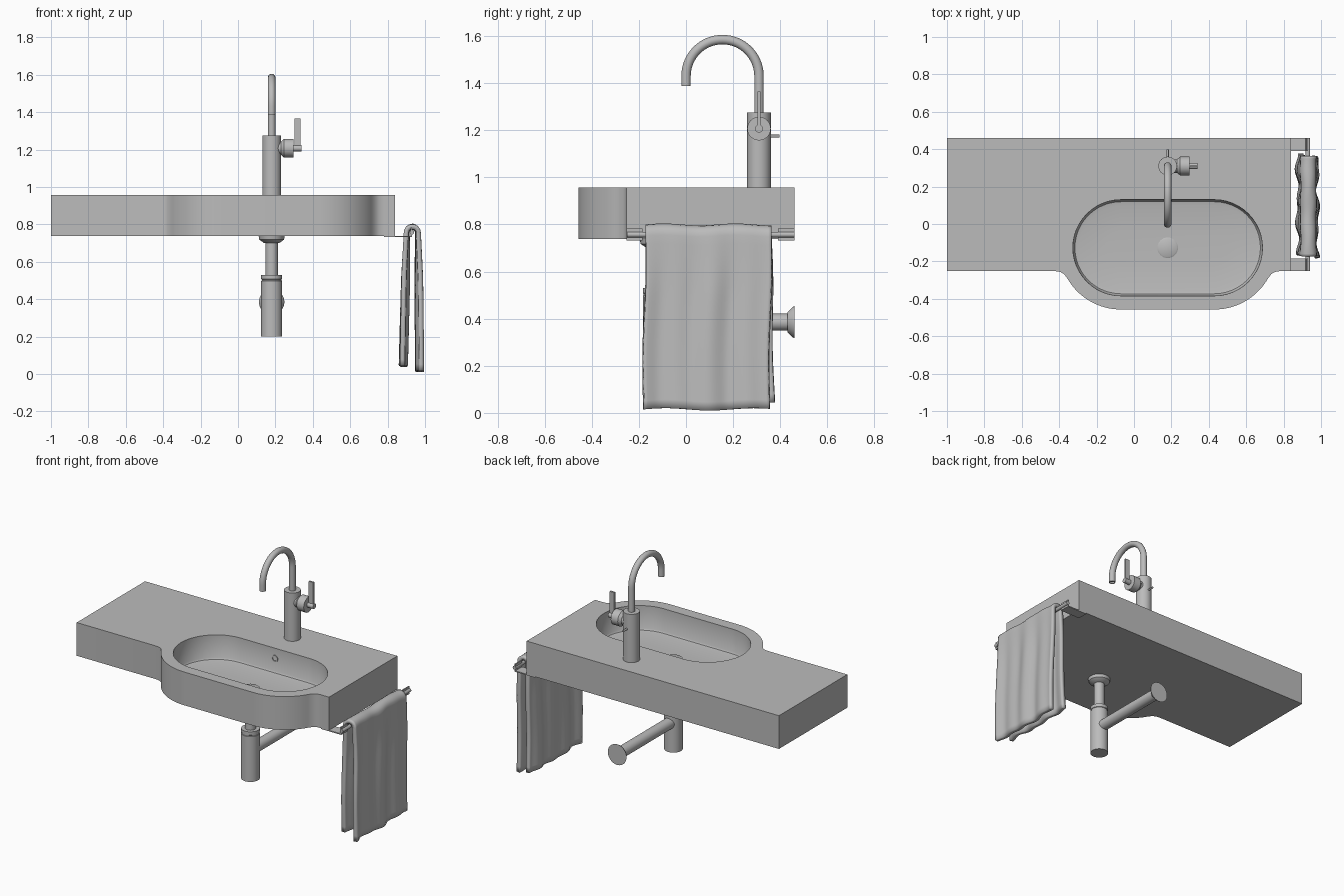
import bpy, bmesh
from math import sin, cos, pi, radians, sqrt, asin
from mathutils import Vector, Matrix

cube = bpy.data.objects.get("Cube")
if cube:
    bpy.data.objects.remove(cube, do_unlink=True)

GREY = (0.5, 0.5, 0.5, 1)
mat = bpy.data.materials.new("plain grey")
mat.use_nodes = True
mat.diffuse_color = GREY
mat.node_tree.nodes["Principled BSDF"].inputs["Base Color"].default_value = GREY

CX, CY = 0.18, -0.127          # basin centre
TOP, BOTTOM = 0.957, 0.738     # slab heights
TAP_Y = 0.31


def finish(name, bm, angle=35):
    bmesh.ops.recalc_face_normals(bm, faces=bm.faces)
    mesh = bpy.data.meshes.new(name)
    bm.to_mesh(mesh)
    bm.free()
    mesh.materials.append(mat)
    ob = bpy.data.objects.new(name, mesh)
    bpy.context.collection.objects.link(ob)
    bpy.ops.object.select_all(action='DESELECT')
    ob.select_set(True)
    bpy.context.view_layer.objects.active = ob
    bpy.ops.object.shade_smooth_by_angle(angle=radians(angle))
    return ob


def ring(bm, pts):
    return [bm.verts.new(p) for p in pts]


def bridge(bm, a, b):
    for i in range(len(a)):
        j = (i + 1) % len(a)
        bm.faces.new((a[i], a[j], b[j], b[i]))


def lathe(name, origin, axis, profile, n=32):
    """Turned solid: profile holds (radius, distance along axis)."""
    bm = bmesh.new()
    m = Matrix.Translation(origin) @ Vector(axis).to_track_quat('Z', 'Y').to_matrix().to_4x4()
    rings = [ring(bm, [m @ Vector((r * cos(2 * pi * i / n), r * sin(2 * pi * i / n), h))
                       for i in range(n)]) for r, h in profile]
    for a, b in zip(rings, rings[1:]):
        bridge(bm, a, b)
    bm.faces.new(rings[0])
    bm.faces.new(rings[-1])
    return finish(name, bm)


def box(name, lo, hi):
    bm = bmesh.new()
    bmesh.ops.create_cube(bm, size=1)
    for v in bm.verts:
        v.co = [l + (c + 0.5) * (h - l) for c, l, h in zip(v.co, lo, hi)]
    return finish(name, bm)


def stadium(r, z, half=0.25, n=24):
    pts = []
    for side in (1, -1):
        for i in range(n + 1):
            a = -pi / 2 + pi * i / n
            pts.append((CX + side * (half + r * cos(a)), CY + side * r * sin(a), z))
    return pts


# Slab with rounded front bulge and sunken basin
def slab_outline(z, n=20):
    r = 0.33
    start = asin((-0.29 - CY) / r)
    right = [(0.25 + r * cos(a), CY + r * sin(a))
             for a in (-pi / 2 + (start + pi / 2) * i / n for i in range(n + 1))]
    right += [(0.555, -0.267), (0.575, -0.256), (0.6, -0.252)]
    bulge = [(CX - x, y) for x, y in reversed(right)] + [(CX + x, y) for x, y in right]
    pts = [(-1, 0.46), (-1, -0.252)] + bulge + [(0.84, -0.252), (0.84, 0.46)]
    return [(x, y, z) for x, y in pts]


bm = bmesh.new()
low, high = ring(bm, slab_outline(BOTTOM)), ring(bm, slab_outline(TOP))
bridge(bm, low, high)
bm.faces.new(low)
bowl = [ring(bm, stadium(r, z)) for r, z in
        ((0.257, TOP), (0.253, 0.81), (0.246, 0.8), (0.225, 0.796), (0.08, 0.79))]
for a, b in zip(bowl, bowl[1:]):
    bridge(bm, a, b)
bm.faces.new(bowl[-1])
rim = [bm.edges.get((l[i - 1], l[i])) for l in (high, bowl[0]) for i in range(len(l))]
bmesh.ops.triangle_fill(bm, edges=rim, use_beauty=True, normal=(0, 0, 1))
finish("washbasin_slab", bm)

# Basin fittings
lathe("drain_plug", (CX, CY, 0.785), (0, 0, 1), [(0.055, 0), (0.055, 0.01), (0.048, 0.014)])
lathe("overflow_ring", (CX, 0.132, 0.89), (0, -1, 0),
      [(0.022, 0), (0.022, 0.008), (0.014, 0.008), (0.014, 0.001)], 24)

# Waste trap under the basin
lathe("drain_collar", (CX, CY, 0.70), (0, 0, 1), [(0.04, 0), (0.066, 0.018), (0.07, 0.04)])
lathe("drain_pipe", (CX, CY, 0.5), (0, 0, 1), [(0.033, 0), (0.033, 0.22)])
lathe("trap_body", (CX, CY, 0.2), (0, 0, 1),
      [(0.056, 0), (0.056, 0.298), (0.053, 0.3), (0.053, 0.306), (0.056, 0.308), (0.056, 0.33)])
lathe("waste_pipe", (CX, CY, 0.385), (0, 1, 0), [(0.036, 0), (0.036, 0.57)])
lathe("wall_flange", (CX, 0.43, 0.385), (0, 1, 0), [(0.042, 0), (0.064, 0.022), (0.068, 0.03)])

# Tap body, side valve and lever
lathe("tap_body", (CX, TAP_Y, TOP - 0.005), (0, 0, 1), [(0.05, 0), (0.05, 0.323)])
lathe("tap_valve", (CX, TAP_Y, 1.207), (1, 0, 0),
      [(0.036, 0.03), (0.036, 0.05), (0.05, 0.066), (0.05, 0.117)])
lathe("lever_stem", (CX, TAP_Y, 1.207), (1, 0, 0), [(0.017, 0.1), (0.017, 0.16)], 20)
box("tap_lever", (0.303, TAP_Y - 0.006, 1.2), (0.335, TAP_Y + 0.006, 1.365))
lathe("drain_knob", (CX, TAP_Y, 1.175), (0, 1, 0), [(0.006, 0.04), (0.006, 0.088)], 12)

# Swan-neck spout swept along an arch
path = [(TAP_Y, 1.27)]
path += [(0.155 + 0.155 * cos(pi * i / 32), 1.43 + 0.155 * sin(pi * i / 32)) for i in range(33)]
path += [(0, 1.388)]
bm = bmesh.new()
rings = []
for i, (y, z) in enumerate(path):
    a = min(max((i - 1) / 32, 0), 1) * pi
    rings.append(ring(bm, [(CX + 0.02 * cos(t), y + 0.02 * sin(t) * cos(a), z + 0.02 * sin(t) * sin(a))
                           for t in (2 * pi * k / 20 for k in range(20))]))
for a, b in zip(rings, rings[1:]):
    bridge(bm, a, b)
bm.faces.new(rings[0])
lip = ring(bm, [(CX + (v.co.x - CX) * 0.75, v.co.y * 0.75, v.co.z) for v in rings[-1]])
inner = ring(bm, [v.co + Vector((0, 0, 0.012)) for v in lip])
bridge(bm, rings[-1], lip)
bridge(bm, lip, inner)
bm.faces.new(inner)
finish("tap_spout", bm)

# Towel rail: flat brackets with upturned ends
for label, y0, y1 in (("front", -0.252, -0.185), ("back", 0.39, 0.46)):
    box(label + "_bracket_strip", (0.78, y0, 0.732), (0.93, y1, 0.739))
    box(label + "_bracket_tab", (0.922, y0, 0.732), (0.93, y1, 0.782))
lathe("towel_rail", (0.93, -0.25, 0.757), (0, 1, 0), [(0.012, 0), (0.012, 0.71)], 16)

# Towel folded over the rail
ROWS, COLS = 48, 40
bm = bmesh.new()
grid = []
for i in range(ROWS + 1):
    t = 2 * i / ROWS - 1
    side = 1 if t > 0 else -1
    hang = max(0, (abs(t) - 0.16) / 0.84)
    row = []
    for j in range(COLS + 1):
        s = j / COLS
        fold = 0.5 * sin(13 * s + side + hang) + 0.5 * sin(23 * s + 2 * side)
        if hang == 0:
            a = t / 0.16 * pi / 2
            x, z = 0.932 + 0.03 * sin(a), 0.757 + 0.03 * cos(a)
        else:
            x = 0.932 + side * (0.03 + (0.01 if side > 0 else 0.018) * hang)
            z = 0.757 - hang * (0.742 if side > 0 else 0.715) + 0.005 * hang * sin(9 * s)
        x += fold * (0.003 + 0.009 * min(1, hang * 3))
        z += 0.004 * sin(11 * s) * (1 - hang)
        y = -0.172 + 0.535 * s + (-0.01 if side > 0 else 0.012) * hang
        row.append((x, y + 0.004 * sin(7 * hang), z))
    grid.append(ring(bm, row))
for a, b in zip(grid, grid[1:]):
    for j in range(COLS):
        bm.faces.new((a[j], a[j + 1], b[j + 1], b[j]))
towel = finish("towel", bm, 50)
solid = towel.modifiers.new("thickness", 'SOLIDIFY')
solid.thickness = 0.026
solid.offset = 0
